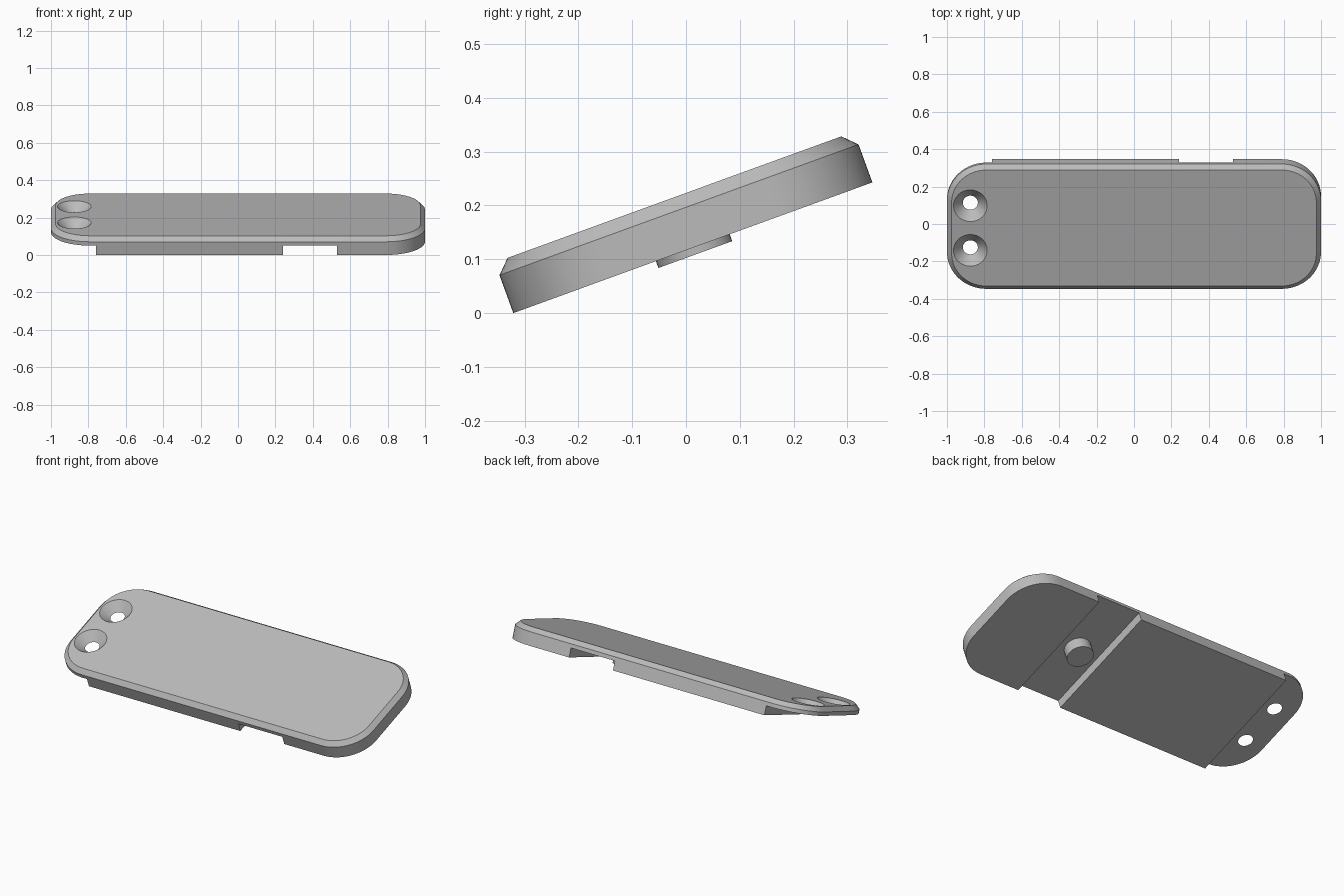
import bpy, bmesh
from math import radians, sin, cos, pi

if "Cube" in bpy.data.objects:
    bpy.data.objects.remove(bpy.data.objects["Cube"], do_unlink=True)

TILT = radians(20)
HALF_W, THICK, CHAMFER, CORNER = 0.355, 0.10, 0.025, 0.21
RECESS = 0.053      # height of the recess floors above the underside

grey = bpy.data.materials.new("plain_grey")
grey.use_nodes = True
grey.diffuse_color = (0.5, 0.5, 0.5, 1)
grey.node_tree.nodes["Principled BSDF"].inputs["Base Color"].default_value = (0.5, 0.5, 0.5, 1)


def make_object(name, bm):
    bmesh.ops.recalc_face_normals(bm, faces=bm.faces)
    mesh = bpy.data.meshes.new(name)
    bm.to_mesh(mesh)
    bm.free()
    mesh.materials.append(grey)
    obj = bpy.data.objects.new(name, mesh)
    bpy.context.collection.objects.link(obj)
    return obj


def rounded_outline(radius, steps=20):
    """Rounded rectangle whose corner centres stay fixed."""
    cx, cy = 1 - CORNER, HALF_W - CORNER
    points = []
    for k, (sx, sy) in enumerate([(1, 1), (-1, 1), (-1, -1), (1, -1)]):
        for i in range(steps + 1):
            a = pi / 2 * (k + i / steps)
            points.append((sx * cx + radius * cos(a), sy * cy + radius * sin(a)))
    return points


def loft(name, layers):
    """Solid skinned through (outline, height) layers."""
    bm = bmesh.new()
    rings = [[bm.verts.new((x, y, z)) for x, y in pts] for pts, z in layers]
    n = len(rings[0])
    for a, b in zip(rings, rings[1:]):
        for i in range(n):
            j = (i + 1) % n
            bm.faces.new((a[i], a[j], b[j], b[i]))
    bm.faces.new(rings[0])
    bm.faces.new(rings[-1])
    return make_object(name, bm)


def circle(x, y, r, n=48):
    return [(x + r * cos(2 * pi * i / n), y + r * sin(2 * pi * i / n)) for i in range(n)]


def box_outline(x0, x1):
    return [(x0, -0.5), (x1, -0.5), (x1, 0.5), (x0, 0.5)]


def cut(target, cutter):
    mod = target.modifiers.new("cut", "BOOLEAN")
    mod.operation, mod.solver, mod.object = "DIFFERENCE", "EXACT", cutter
    bpy.context.view_layer.objects.active = target
    bpy.ops.object.modifier_apply(modifier=mod.name)
    bpy.data.objects.remove(cutter, do_unlink=True)


# Plate with chamfered top rim
plate = loft("plate", [
    (rounded_outline(CORNER), 0),
    (rounded_outline(CORNER), THICK - CHAMFER),
    (rounded_outline(CORNER - CHAMFER), THICK)])

# Underside recesses: thin mounting end and cross slot
for x0, x1 in [(-1.2, -0.76), (0.24, 0.53)]:
    cut(plate, loft("slot_cutter", [(box_outline(x0, x1), -0.1), (box_outline(x0, x1), RECESS)]))

# Countersunk screw holes, extended past both faces along the cone
slope = (0.09 - 0.04) / (THICK - RECESS)
for side in (-1, 1):
    y = side * 0.127
    cut(plate, loft("hole_cutter", [
        (circle(-0.875, y, 0.04), RECESS - 0.02),
        (circle(-0.875, y, 0.04), RECESS),
        (circle(-0.875, y, 0.09 + slope * 0.02), THICK + 0.02)]))

# Round peg in the slot
peg = loft("peg", [(circle(0.385, 0, 0.073), -0.0135), (circle(0.385, 0, 0.073), RECESS)])

# Tilt everything and rest the front edge on the ground
for obj in (plate, peg):
    obj.rotation_euler.x = TILT
    obj.location = (0, 0.0127, HALF_W * sin(TILT))
    bpy.ops.object.select_all(action="DESELECT")
    obj.select_set(True)
    bpy.context.view_layer.objects.active = obj
    bpy.ops.object.shade_smooth_by_angle(angle=radians(30))
